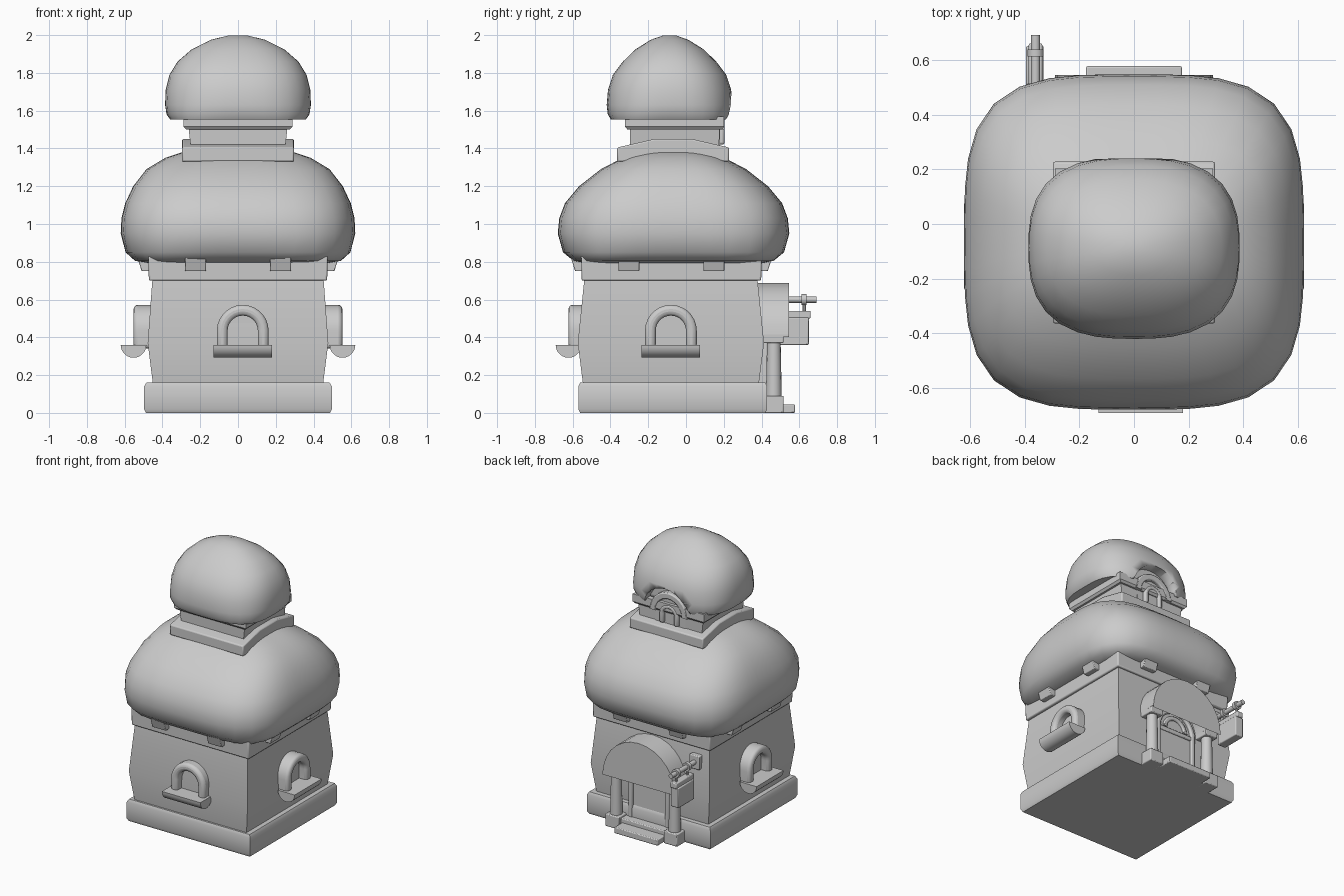
import bpy, bmesh, math
from mathutils import Matrix, Vector

cube = bpy.data.objects.get("Cube")
if cube:
    bpy.data.objects.remove(cube, do_unlink=True)

GREY = (0.6, 0.6, 0.6, 1.0)
mat = bpy.data.materials.new("plain grey")
mat.use_nodes = True
mat.diffuse_color = GREY
mat.node_tree.nodes["Principled BSDF"].inputs["Base Color"].default_value = GREY
mat.node_tree.nodes["Principled BSDF"].inputs["Roughness"].default_value = 0.8


def finish(name, bm, loc=(0, 0, 0), rot=0.0, bevel=0.0, angle=35, segments=2):
    bmesh.ops.recalc_face_normals(bm, faces=bm.faces)
    me = bpy.data.meshes.new(name)
    bm.to_mesh(me)
    bm.free()
    me.materials.append(mat)
    ob = bpy.data.objects.new(name, me)
    bpy.context.collection.objects.link(ob)
    ob.location = loc
    ob.rotation_euler.z = rot
    bpy.ops.object.select_all(action='DESELECT')
    ob.select_set(True)
    bpy.context.view_layer.objects.active = ob
    bpy.ops.object.shade_smooth_by_angle(angle=math.radians(angle))
    if bevel:
        m = ob.modifiers.new("soft edges", 'BEVEL')
        m.width, m.segments, m.limit_method = bevel, segments, 'ANGLE'
        m.angle_limit = math.radians(40)
    return ob


def loft(name, rings, steps, cx=0, cy=0, bevel=0.0, angle=35):
    """Stack of superellipse rings (half x, half y, z, exponent); exponent 0 is a rectangle."""
    bm = bmesh.new()
    prev = None
    for a, b, z, n in rings:
        loop = []
        if n == 0:
            pts = [(a, b), (-a, b), (-a, -b), (a, -b)]
        else:
            pts = []
            for i in range(steps):
                t = 2 * math.pi * i / steps
                c, s = math.cos(t), math.sin(t)
                r = (abs(c) ** n + abs(s) ** n) ** (-1 / n)
                pts.append((a * r * c, b * r * s))
        loop = [bm.verts.new((cx + x, cy + y, z)) for x, y in pts]
        if prev:
            for i in range(len(loop)):
                j = (i + 1) % len(loop)
                bm.faces.new((prev[i], prev[j], loop[j], loop[i]))
        else:
            bm.faces.new(loop[::-1])
        prev = loop
    bm.faces.new(prev)
    return finish(name, bm, bevel=bevel, angle=angle)


def box(name, x0, x1, y0, y1, z0, z1, bevel=0.006, **kw):
    return prism(name, [(x0, z0), (x1, z0), (x1, z1), (x0, z1)], y0, y1, bevel=bevel, **kw)


def prism(name, pts, y0, y1, **kw):
    """Profile in x and z, pushed along y."""
    bm = bmesh.new()
    f = bm.faces.new([bm.verts.new((x, y0, z)) for x, z in pts])
    geo = bmesh.ops.extrude_face_region(bm, geom=[f])["geom"]
    bmesh.ops.translate(bm, vec=(0, y1 - y0, 0), verts=[v for v in geo if isinstance(v, bmesh.types.BMVert)])
    return finish(name, bm, **kw)


def arc(r, cz, n=14):
    return [(r * math.cos(math.pi * i / n), cz + r * math.sin(math.pi * i / n)) for i in range(n + 1)]


def arch_band(name, ro, ri, z0, cz, y0, y1, **kw):
    pts = [(ro, z0)] + arc(ro, cz) + [(-ro, z0), (-ri, z0)] + arc(ri, cz)[::-1] + [(ri, z0)]
    return prism(name, pts, y0, y1, **kw)


def arch_panel(name, r, z0, cz, y0, y1, **kw):
    return prism(name, [(r, z0)] + arc(r, cz) + [(-r, z0)], y0, y1, **kw)


def rod(name, p, q, r, sides=12, r2=None):
    p, q = Vector(p), Vector(q)
    bm = bmesh.new()
    bmesh.ops.create_cone(bm, cap_ends=True, segments=sides, radius1=r, radius2=r2 or r, depth=(q - p).length)
    turn = (q - p).to_track_quat('Z', 'Y').to_matrix().to_4x4()
    bmesh.ops.transform(bm, matrix=Matrix.Translation((p + q) / 2) @ turn, verts=bm.verts)
    return finish(name, bm)


# Plinth, walls and the band under the roof
loft("plinth", [(.487, .49, 0, 0), (.497, .50, .02, 0), (.497, .50, .14, 0), (.485, .49, .16, 0)], 4, cy=-.07)
loft("walls", [(.45, .465, .15, 0), (.478, .493, .37, 0), (.453, .458, .71, 0)], 4, cy=-.08, angle=20)
loft("wall_band", [(.472, .475, .70, 0), (.475, .478, .84, 0)], 4, cy=-.077, bevel=.008)

# Large cushion roof
loft("lower_roof", [
    (.46, .46, .79, 9), (.545, .53, .805, 5), (.595, .585, .85, 4), (.621, .613, .95, 3.6),
    (.617, .605, 1.03, 3.6), (.597, .575, 1.11, 3.5), (.555, .50, 1.2, 3.4), (.485, .385, 1.29, 3.3),
    (.385, .27, 1.35, 3.2), (.28, .18, 1.385, 3)], 40, cy=-.066, angle=60)

# Corbels under the eaves, two on each side
for side in range(4):
    for k in (-.225, .225):
        pts = [(.44, .75), (.51, .75), (.535, .83), (.44, .83)]
        prism("corbel", pts, k - .055, k + .055, loc=(0, -.077, 0), rot=side * math.pi / 2, bevel=.004)

# Arched windows with half-round sills on three sides
for x, y, rot in ((.025, -.622, 0), (.553, -.08, math.pi / 2), (-.553, -.08, -math.pi / 2)):
    kw = dict(loc=(x, y, 0), rot=rot)
    arch_band("window_frame", .137, .08, .34, .435, 0, .13, bevel=.022, segments=3, **kw)
    arch_panel("window_pane", .085, .35, .435, .06, .069, **kw)
    half = [(-.068 * math.cos(math.pi * i / 14), .36 - .068 * math.sin(math.pi * i / 14)) for i in range(15)]
    prism("window_sill", half, -.155, .155, loc=(x, y, 0), rot=rot + math.pi / 2)

# Collar and neck between the roofs; the collar's top rises to a ridge
collar = [(-.296, 1.33), (.296, 1.33), (.296, 1.405), (.10, 1.45), (-.10, 1.45), (-.296, 1.405)]
prism("collar", collar, -.296, .296, loc=(0, -.068, 0), rot=math.pi / 2, bevel=.008)
loft("neck", [(.247, .235, 1.38, 0), (.262, .237, 1.51, 0)], 4, cy=-.06)
loft("neck_slab", [(.275, .25, 1.50, 0), (.288, .262, 1.515, 0), (.288, .262, 1.57, 0)], 4, cy=-.06)

# Upper dome with an arched notch at the back
dome = loft("upper_dome", [
    (.30, .27, 1.56, 5), (.358, .31, 1.552, 3.2), (.378, .327, 1.58, 2.9), (.386, .333, 1.63, 2.7),
    (.383, .326, 1.71, 2.6), (.363, .30, 1.79, 2.5), (.32, .247, 1.86, 2.4), (.245, .18, 1.925, 2.3),
    (.145, .10, 1.975, 2.2), (.05, .035, 1.998, 2)], 36, cy=-.087, angle=60)
cutter = arch_panel("dome_cutter", .185, 1.45, 1.51, .165, .40)
cutter.hide_render = True
cut = dome.modifiers.new("notch", 'BOOLEAN')
cut.operation, cut.object, cut.solver = 'DIFFERENCE', cutter, 'EXACT'
bpy.context.view_layer.objects.active = dome
bpy.ops.object.modifier_apply(modifier="notch")
bpy.data.objects.remove(cutter, do_unlink=True)

# Small arched window in the notch
arch_band("dormer_arch", .15, .105, 1.50, 1.50, .10, .205, bevel=.008)
arch_panel("dormer_wall", .12, 1.40, 1.50, .10, .18)
arch_band("dormer_frame", .075, .042, 1.42, 1.49, .15, .205, bevel=.012)
arch_panel("dormer_pane", .045, 1.42, 1.49, .175, .184)

# Porch: canopy arch, columns, door and step
arch_band("porch_canopy", .288, .185, .415, .40, .36, .545, bevel=.02, segments=3)
for s in (-1, 1):
    x = s * .235
    rod("porch_column", (x, .465, .08), (x, .465, .38), .042, 16, .036)
    box("column_base", x - .055, x + .055, .38, .517, 0, .09)
    box("column_capital", x - .05, x + .05, .36, .517, .37, .42)
arch_band("door_frame", .165, .13, .04, .36, .36, .435, bevel=.01)
arch_band("door_inner_arch", .10, .07, .37, .37, .36, .428, bevel=.008)
arch_panel("door_top_panel", .14, .36, .36, .36, .415)
box("door", -.135, .135, .36, .42, .04, .34)
box("door_lintel", -.135, .135, .36, .43, .335, .365)
box("door_step", -.175, .175, .36, .577, 0, .045)
box("porch_floor", -.19, .19, .36, .49, 0, .075)

# Hanging sign beside the porch
box("sign_plate", -.40, -.32, .36, .42, .55, .65)
rod("sign_rod", (-.36, .37, .60), (-.36, .69, .60), .017)
for y in (.50, .625):
    rod("sign_ring", (-.36, y - .013, .60), (-.36, y + .013, .60), .03, 14)
    rod("sign_hanger", (-.36, y, .52), (-.36, y, .60), .009, 8)
box("sign_bar", -.385, -.335, .455, .66, .50, .54)
box("sign_board", -.395, -.33, .465, .65, .36, .505)
